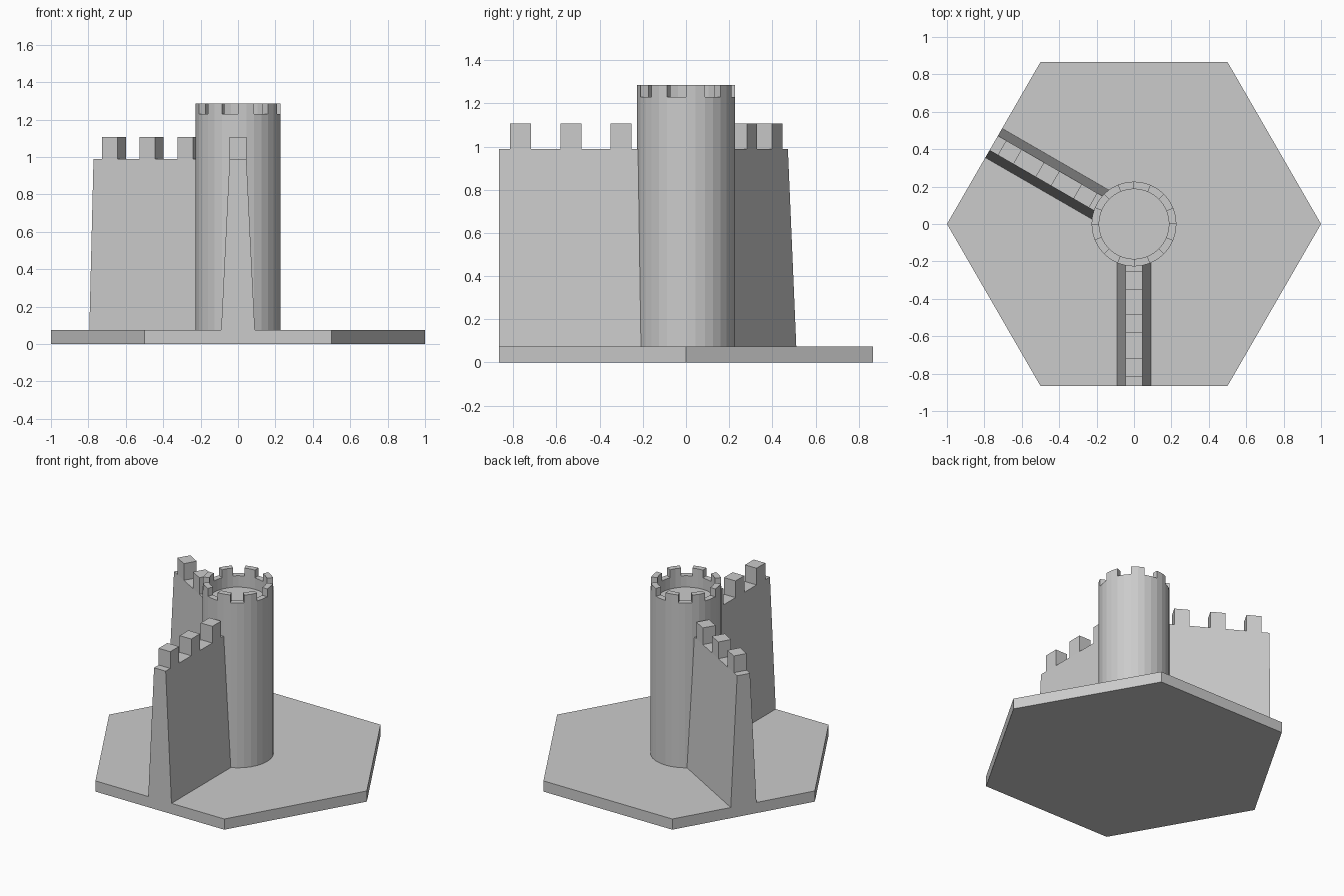
import bpy, bmesh, math
from mathutils import Matrix

if "Cube" in bpy.data.objects:
    bpy.data.objects.remove(bpy.data.objects["Cube"])

BASE = 0.075          # thickness of the hexagonal tile
R_OUT, R_IN = 0.227, 0.187
RIM, TOP, FLOOR = 1.23, 1.285, 1.15
SEG = 32


def finish(name, bm):
    bmesh.ops.recalc_face_normals(bm, faces=bm.faces)
    me = bpy.data.meshes.new(name)
    bm.to_mesh(me)
    bm.free()
    ob = bpy.data.objects.new(name, me)
    bpy.context.collection.objects.link(ob)
    return ob


def prism(bm, bottom, top):
    """Closed solid between two loops with equal point counts."""
    a = [bm.verts.new(p) for p in bottom]
    b = [bm.verts.new(p) for p in top]
    n = len(a)
    bm.faces.new(a[::-1])
    bm.faces.new(b)
    for i in range(n):
        j = (i + 1) % n
        bm.faces.new((a[i], a[j], b[j], b[i]))


def ring(r, z, n):
    return [(r * math.cos(2 * math.pi * i / n), r * math.sin(2 * math.pi * i / n), z)
            for i in range(n)]


def rect(hw, y0, y1, z):
    return [(-hw, y0, z), (hw, y0, z), (hw, y1, z), (-hw, y1, z)]


# hexagonal base tile
bm = bmesh.new()
prism(bm, ring(1, 0, 6), ring(1, BASE, 6))
finish("hex_base", bm)

# round tower: outer wall, notched parapet and sunken roof floor
bm = bmesh.new()
levels = [(R_OUT, BASE), (R_OUT, RIM), (R_OUT, TOP), (R_IN, TOP), (R_IN, RIM), (R_IN, FLOOR)]
ob_, om, ot, it, im, fl = [[bm.verts.new(p) for p in ring(r, z, SEG)] for r, z in levels]
bm.faces.new(ob_[::-1])
bm.faces.new(fl)
for i in range(SEG):
    j = (i + 1) % SEG
    strips = [(ob_, om), (im, fl)]
    solid = i % 4 < 2                      # two segments merlon, two segments gap
    strips += [(om, ot), (ot, it), (it, im)] if solid else [(om, im)]
    for p, q in strips:
        bm.faces.new((p[i], p[j], q[j], q[i]))
    if solid != ((i - 1) % 4 < 2):         # merlon end faces
        bm.faces.new((om[i], ot[i], it[i], im[i]))
bmesh.ops.delete(bm, geom=[v for v in bm.verts if not v.link_faces], context='VERTS')
finish("round_tower", bm)

# two tapered walls with square merlons, running to the middle of two tile edges
APOTHEM = math.sqrt(3) / 2
for name, angle in (("front_wall", 0), ("left_wall", -120)):
    bm = bmesh.new()
    prism(bm, rect(0.09, -APOTHEM, -0.19, BASE), rect(0.045, -APOTHEM, -0.19, 0.99))
    for k in range(3):
        y = -0.815 + 0.233 * k
        prism(bm, rect(0.045, y, y + 0.097, 0.99), rect(0.045, y, y + 0.097, 1.107))
    bm.transform(Matrix.Rotation(math.radians(angle), 4, 'Z'))
    finish(name, bm)
